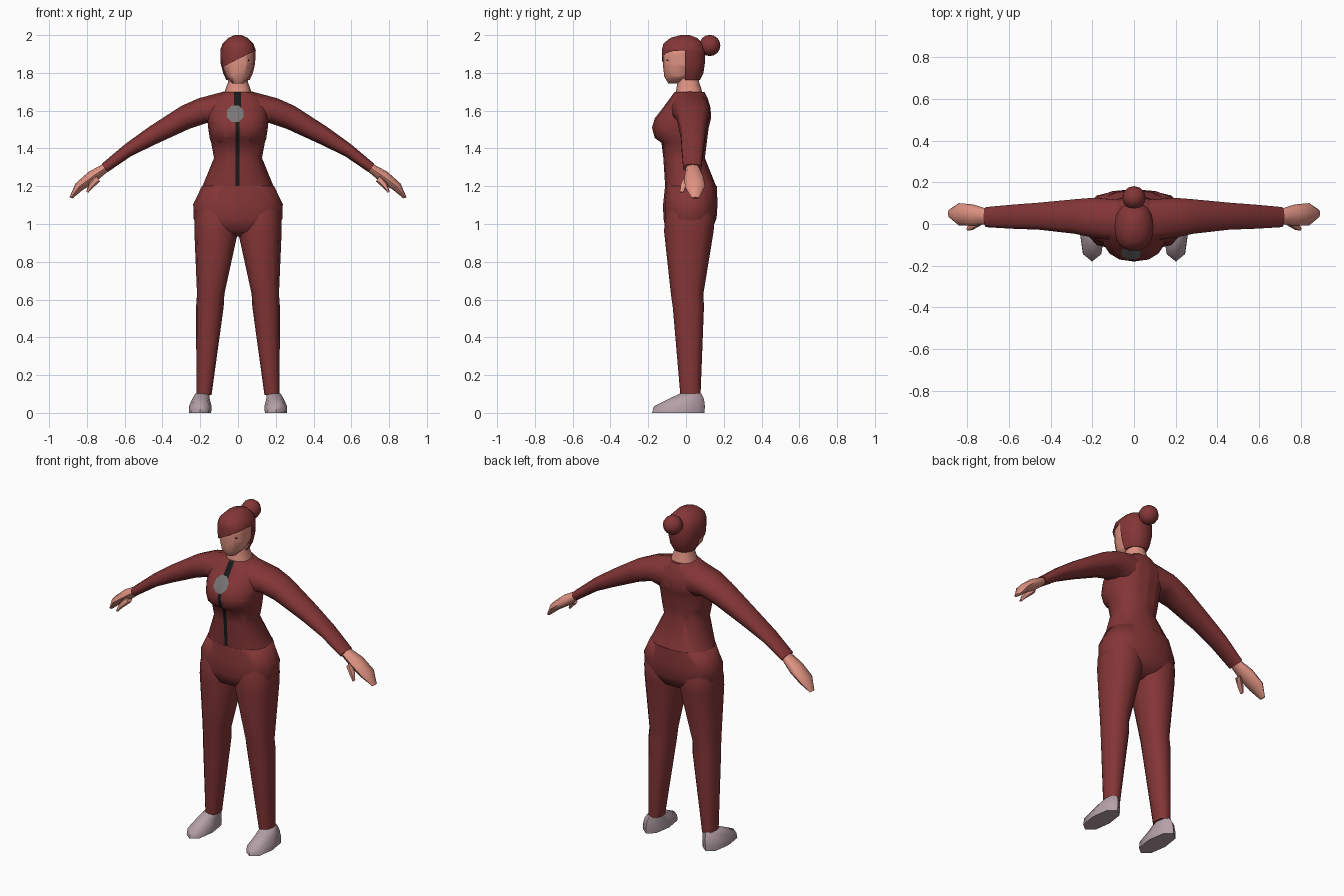
import bpy, bmesh, math
from mathutils import Vector


def material(name, rgb):
    m = bpy.data.materials.new(name)
    m.diffuse_color = (*rgb, 1)
    return m


MAROON = material("maroon cloth and hair", (0.23, 0.036, 0.037))
SKIN = material("skin", (0.74, 0.29, 0.225))
SHOE = material("pale mauve shoe", (0.46, 0.35, 0.39))
BLACK = material("black zip", (0.01, 0.01, 0.01))
GREY = material("grey patch", (0.19, 0.18, 0.18))


def power(v, e):
    return math.copysign(abs(v) ** e, v)


def loft(rings, n=12, e=0.85):
    """Skin rings given as (x1, z1, x2, z2, y_front, y_back)."""
    bm = bmesh.new()
    loops = []
    for x1, z1, x2, z2, yf, yb in rings:
        loop = []
        for i in range(n):
            a = 2 * math.pi * i / n
            c, s = power(math.cos(a), e), power(math.sin(a), e)
            loop.append(bm.verts.new(((x1 + x2) / 2 + (x2 - x1) / 2 * c,
                                      (yf + yb) / 2 + (yb - yf) / 2 * s,
                                      (z1 + z2) / 2 + (z2 - z1) / 2 * c)))
        loops.append(loop)
    for a, b in zip(loops, loops[1:]):
        for i in range(n):
            j = (i + 1) % n
            bm.faces.new((a[i], a[j], b[j], b[i]))
    bm.faces.new(loops[0])
    bm.faces.new(loops[-1])
    bmesh.ops.recalc_face_normals(bm, faces=bm.faces[:])
    return bm


def level(rows):
    """Symmetric horizontal rings from (z, half width, y_front, y_back)."""
    return [(-w, z, w, z, yf, yb) for z, w, yf, yb in rows]


def cut(bm, co, no):
    bmesh.ops.bisect_plane(bm, geom=bm.verts[:] + bm.edges[:] + bm.faces[:],
                           plane_co=co, plane_no=no)


def paint_octagon(bm, x, z, r, index):
    """Cut an eight-sided patch into the front and give it its own colour."""
    centre = Vector((x, 0, z))
    dirs = [Vector((math.cos(k * math.pi / 4), 0, math.sin(k * math.pi / 4))) for k in range(8)]
    for d in dirs:
        cut(bm, centre + d * r, d)
    for f in bm.faces:
        p = f.calc_center_median()
        if p.y < -0.02 and f.normal.y < 0 and max(d.dot(p - centre) for d in dirs) < r:
            f.material_index = index


def finish(name, bm, mats, mirror=False, angle=55):
    me = bpy.data.meshes.new(name)
    for f in bm.faces:
        f.smooth = True
    bm.to_mesh(me)
    bm.free()
    for m in mats:
        me.materials.append(m)
    me.set_sharp_from_angle(angle=math.radians(angle))
    ob = bpy.data.objects.new(name, me)
    bpy.context.collection.objects.link(ob)
    if mirror:
        ob.modifiers.new("other side", "MIRROR")
    return ob


# Jacket body with zip (wider above the chest patch) and patch
bm = loft(level([
    (1.195, 0.19, -0.11, 0.162), (1.35, 0.127, -0.12, 0.10), (1.43, 0.142, -0.13, 0.11),
    (1.455, 0.15, -0.165, 0.113), (1.51, 0.158, -0.18, 0.12), (1.56, 0.163, -0.165, 0.133),
    (1.615, 0.16, -0.122, 0.13), (1.665, 0.135, -0.085, 0.115), (1.70, 0.078, -0.06, 0.098)]), 16)
for x in (-0.02, -0.014, 0.008, 0.016):
    cut(bm, (x, 0, 0), (1, 0, 0))
for f in bm.faces:
    p = f.calc_center_median()
    lo, hi = (-0.02, 0.016) if p.z > 1.56 else (-0.014, 0.008)
    if lo < p.x < hi and p.y < -0.05 and f.normal.y < -0.2:
        f.material_index = 1
paint_octagon(bm, -0.015, 1.583, 0.044, 2)
finish("jacket_body", bm, [MAROON, BLACK, GREY])

# Sleeves
finish("sleeve", loft([
    (0.085, 1.50, 0.06, 1.705, -0.085, 0.12), (0.165, 1.535, 0.21, 1.665, -0.07, 0.13),
    (0.255, 1.505, 0.30, 1.625, -0.05, 0.122), (0.43, 1.425, 0.47, 1.515, -0.03, 0.105),
    (0.565, 1.36, 0.595, 1.425, -0.025, 0.095), (0.69, 1.275, 0.722, 1.318, -0.017, 0.083)], 10),
    [MAROON], True)

# Hands and thumbs
finish("hand", loft([
    (0.68, 1.285, 0.71, 1.32, 0.0, 0.07), (0.755, 1.222, 0.79, 1.277, -0.008, 0.094),
    (0.822, 1.18, 0.86, 1.215, -0.006, 0.10), (0.877, 1.135, 0.892, 1.142, 0.03, 0.07)], 8),
    [SKIN], True)
finish("thumb", loft([
    (0.73, 1.225, 0.755, 1.26, -0.01, 0.035), (0.768, 1.192, 0.79, 1.215, -0.03, 0.005),
    (0.792, 1.166, 0.803, 1.171, -0.033, -0.013)], 6), [SKIN], True)

# Trousers: hips, with legs emerging from inside them
finish("trouser_hips", loft(level([
    (1.20, 0.191, -0.111, 0.163), (1.105, 0.237, -0.121, 0.167), (1.03, 0.236, -0.12, 0.162),
    (0.965, 0.205, -0.105, 0.135), (0.935, 0.06, -0.04, 0.06)]), 16), [MAROON], angle=75)
finish("trouser_leg", loft([
    (0.02, 1.10, 0.215, 1.10, -0.095, 0.13), (0.0, 1.03, 0.23, 1.03, -0.112, 0.152),
    (0.0, 0.96, 0.231, 0.96, -0.116, 0.146), (0.072, 0.63, 0.217, 0.63, -0.08, 0.092),
    (0.076, 0.56, 0.222, 0.56, -0.07, 0.095), (0.14, 0.095, 0.22, 0.095, -0.03, 0.077)], 12),
    [MAROON], True)

# Shoes
finish("shoe", loft([
    (0.142, 0.0, 0.26, 0.0, -0.18, 0.098), (0.14, 0.035, 0.26, 0.035, -0.17, 0.10),
    (0.15, 0.075, 0.242, 0.075, -0.09, 0.095), (0.15, 0.103, 0.225, 0.103, -0.03, 0.08)], 8),
    [SHOE], True, 60)

# Neck
finish("neck", loft(level([
    (1.67, 0.075, -0.06, 0.09), (1.71, 0.068, -0.052, 0.083), (1.75, 0.053, -0.045, 0.07),
    (1.82, 0.05, -0.045, 0.065)])), [SKIN])

# Head with a tiny painted eye beside the fringe
bm = loft(level([
    (1.745, 0.028, -0.095, -0.035), (1.78, 0.062, -0.115, 0.04), (1.84, 0.083, -0.122, 0.08),
    (1.91, 0.085, -0.122, 0.085), (1.96, 0.06, -0.09, 0.06)]))
paint_octagon(bm, 0.057, 1.867, 0.005, 1)
finish("head", bm, [SKIN, BLACK])

# Hair shell, opened for the face below a slanted fringe
bm = loft(level([
    (1.762, 0.062, -0.09, 0.075), (1.80, 0.08, -0.12, 0.095), (1.85, 0.092, -0.128, 0.102),
    (1.92, 0.094, -0.13, 0.103), (1.955, 0.082, -0.122, 0.09), (1.985, 0.052, -0.085, 0.06),
    (2.0, 0.018, -0.03, 0.02)]), 14)
fringe = Vector((0, 0, 1.872))
slope = Vector((-0.5, 0, 1))
cut(bm, (0, -0.005, 0), (0, 1, 0))
cut(bm, fringe, slope)
gone = [f for f in bm.faces
        if f.calc_center_median().y < -0.006 and slope.dot(f.calc_center_median() - fringe) < 0]
bmesh.ops.delete(bm, geom=gone, context="FACES")
finish("hair", bm, [MAROON])

# Hair bun
bm = bmesh.new()
bmesh.ops.create_uvsphere(bm, u_segments=12, v_segments=8, radius=0.056)
bmesh.ops.translate(bm, vec=(0, 0.126, 1.945), verts=bm.verts[:])
finish("hair_bun", bm, [MAROON])
